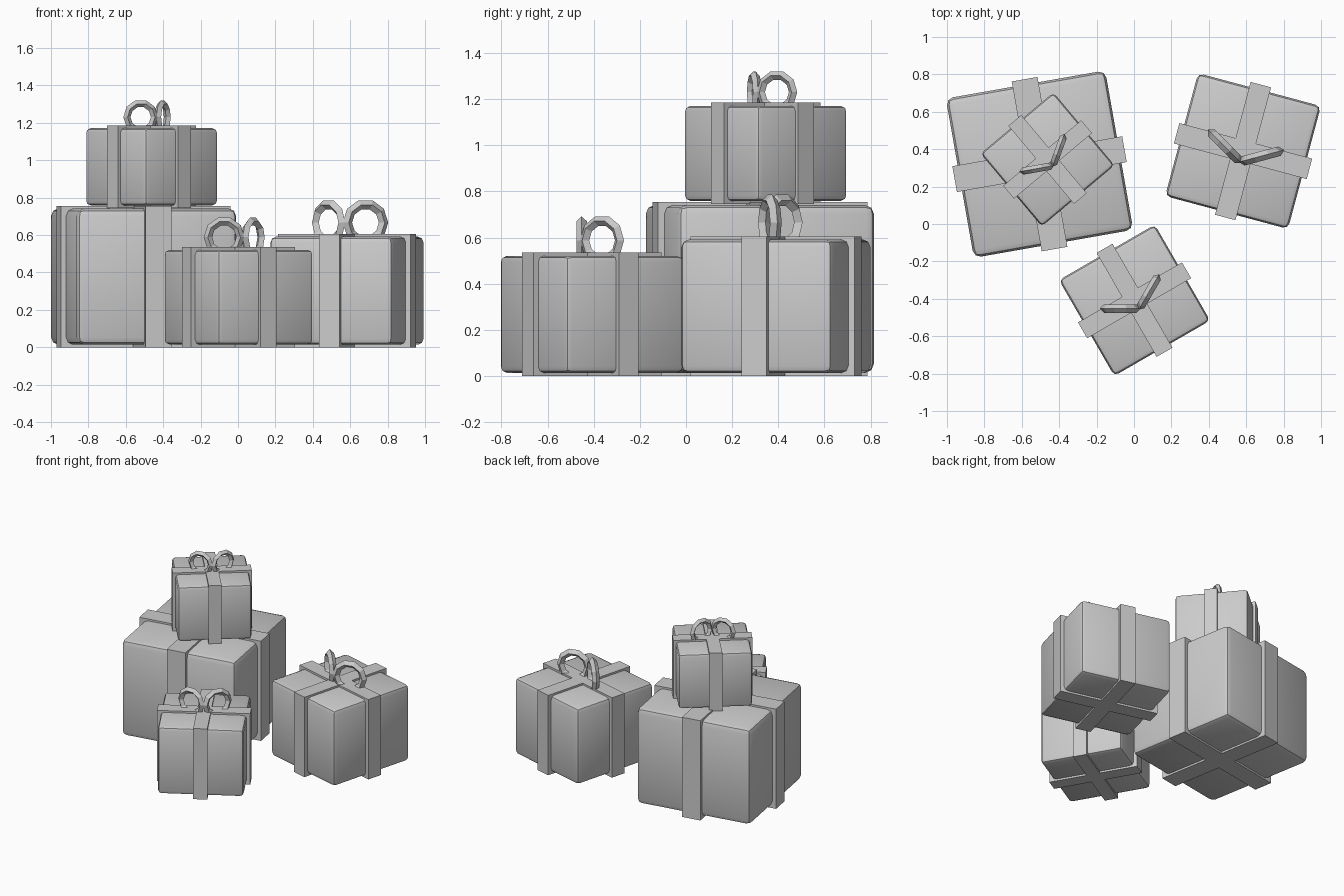
import bpy
from math import radians, cos, sin

if "Cube" in bpy.data.objects:
    bpy.data.objects.remove(bpy.data.objects["Cube"])


def block(name, loc, size, angle, bevel=0.0):
    # Rectangular block, optionally with softened edges
    bpy.ops.mesh.primitive_cube_add(size=1, location=loc, rotation=(0, 0, angle))
    ob = bpy.context.object
    ob.name = name
    ob.scale = size
    bpy.ops.object.transform_apply(location=False, rotation=False, scale=True)
    if bevel:
        mod = ob.modifiers.new("soft_edges", 'BEVEL')
        mod.width = bevel
        mod.segments = 2
        bpy.ops.object.modifier_apply(modifier=mod.name)
        bpy.ops.object.shade_smooth_by_angle(angle=radians(35))
    return ob


def gift(name, x, y, z0, z1, side, wrap, ribbon_w, degrees, bow=True):
    a = radians(degrees)
    zc, h = (z0 + z1) / 2, z1 - z0
    # Box body, slightly inside the ribbon height
    block(name + "_box", (x, y, zc), (side, side, h - 0.028), a, side * 0.045)
    # Two crossing ribbons wrapped all round
    block(name + "_ribbon_across", (x, y, zc), (wrap, ribbon_w, h), a)
    block(name + "_ribbon_along", (x, y, zc), (ribbon_w, wrap, h), a)
    # Bow: two upright faceted rings forming a V
    if bow:
        d = 0.15 * side
        for s, label in ((-1, "left"), (1, "right")):
            bpy.ops.mesh.primitive_torus_add(
                major_segments=10, minor_segments=4,
                major_radius=0.147 * side, minor_radius=0.038 * side,
                location=(x + s * d * cos(a), y + s * d * sin(a), z1 + 0.09 * side),
                rotation=(radians(90), 0, a + s * radians(30)))
            ring = bpy.context.object
            ring.name = name + "_bow_loop_" + label
            bpy.ops.object.shade_flat()


gift("large_gift", -0.505, 0.32, 0.0, 0.755, 0.865, 0.922, 0.14, 10, bow=False)
gift("stacked_gift", -0.462, 0.345, 0.745, 1.185, 0.508, 0.545, 0.09, 40)
gift("right_gift", 0.583, 0.39, 0.0, 0.605, 0.68, 0.735, 0.113, -15)
gift("front_gift", 0.003, -0.408, 0.0, 0.535, 0.592, 0.642, 0.098, 30)
